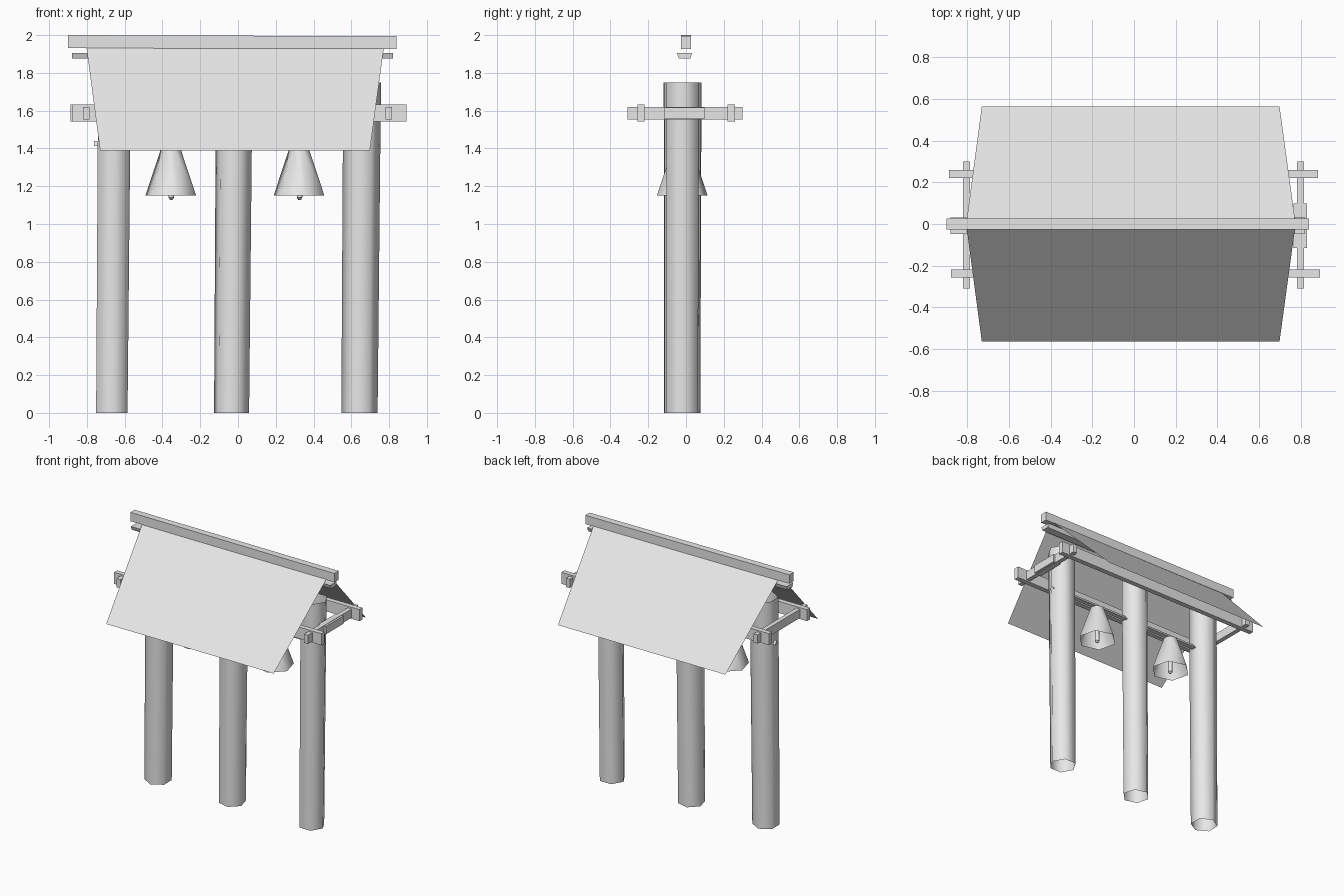
import bpy
import bmesh
import math
from mathutils import Matrix, Vector

if "Cube" in bpy.data.objects:
    bpy.data.objects.remove(bpy.data.objects["Cube"], do_unlink=True)

# One plain grey for the whole structure
grey = bpy.data.materials.new("light grey")
grey.use_nodes = True
grey.diffuse_color = (0.8, 0.8, 0.8, 1)
grey.node_tree.nodes["Principled BSDF"].inputs["Base Color"].default_value = (0.8, 0.8, 0.8, 1)


def finish(name, bm, smooth=False):
    mesh = bpy.data.meshes.new(name)
    bm.to_mesh(mesh)
    bm.free()
    mesh.materials.append(grey)
    obj = bpy.data.objects.new(name, mesh)
    bpy.context.collection.objects.link(obj)
    if smooth:
        bpy.ops.object.select_all(action="DESELECT")
        obj.select_set(True)
        bpy.context.view_layer.objects.active = obj
        bpy.ops.object.shade_smooth_by_angle(angle=math.radians(65))
    return obj


def bar(name, profile, x0, x1, drop=0.0):
    """Extrude a (y, z) profile along x, lowering the far end slightly."""
    bm = bmesh.new()
    face = bm.faces.new([bm.verts.new((x0, y, z)) for y, z in profile])
    ext = bmesh.ops.extrude_face_region(bm, geom=[face])
    ends = [v for v in ext["geom"] if isinstance(v, bmesh.types.BMVert)]
    bmesh.ops.translate(bm, verts=ends, vec=(x1 - x0, 0, -drop))
    bmesh.ops.recalc_face_normals(bm, faces=bm.faces)
    return finish(name, bm)


def box(name, x0, x1, y0, y1, z0, z1, drop=0.0):
    return bar(name, [(y0, z0), (y1, z0), (y1, z1), (y0, z1)], x0, x1, drop)


def tube(name, base, top, r0, r1, turn=0, sides=6, top_cap=False, bottom_cap=False):
    """Six-sided tapered tube between two points."""
    base, top = Vector(base), Vector(top)
    bm = bmesh.new()
    bmesh.ops.create_cone(bm, segments=sides, radius1=r0, radius2=r1, depth=1,
                          matrix=Matrix.Rotation(math.radians(turn), 4, "Z"))
    for v in bm.verts:
        end = top if v.co.z > 0 else base
        v.co = Vector((v.co.x, v.co.y, 0)) + end
    rings = [[v for v in bm.verts if (v.co.z > (base.z + top.z) / 2) == up] for up in (True, False)]
    for ring, end, wanted in zip(rings, (top, base), (top_cap, bottom_cap)):
        if wanted:
            ring.sort(key=lambda v: math.atan2(v.co.y - end.y, v.co.x - end.x))
            bm.faces.new(ring)
    bmesh.ops.recalc_face_normals(bm, faces=bm.faces)
    return finish(name, bm, True)


# Three slightly leaning posts
for name, x, turn in (("left", 0.643, 30), ("middle", -0.034, 15), ("right", -0.668, 0)):
    tube(name + "_post", (x, -0.02, 0), (x + 0.014, -0.018, 1.75), 0.096, 0.1, turn)

# Sheet roof: two tapered slopes meeting inside the ridge beam
for name, side in (("front", -1), ("back", 1)):
    bm = bmesh.new()
    corners = [(-0.805, 0, 1.956), (-0.73, 0.563, 1.39), (0.698, 0.563, 1.39), (0.775, 0, 1.956)]
    face = bm.faces.new([bm.verts.new((x, y * side, z)) for x, y, z in corners])
    face.normal_update()
    if face.normal.z < 0:
        face.normal_flip()
    finish(name + "_roof", bm)

# Ridge beam and the purlin beneath it
box("ridge_beam", -0.9, 0.84, -0.026, 0.027, 1.932, 2.0, 0.006)
bar("ridge_purlin", [(-0.037, 1.875), (0.022, 1.875), (0.032, 1.905), (-0.048, 1.905)], -0.88, 0.82)

# Long side rails and end cross beams
for name, y, x0, x1 in (("front", -0.238, -0.878, 0.892), ("back", 0.24, -0.888, 0.882)):
    box(name + "_rail", x0, x1, y - 0.019, y + 0.019, 1.543, 1.632)
for name, x in (("left", 0.798), ("right", -0.803)):
    box(name + "_cross_beam", x - 0.017, x + 0.017, -0.31, 0.3, 1.553, 1.62)
box("left_beam_block", 0.766, 0.83, -0.115, 0.098, 1.556, 1.617)

# Thin bar carrying the bells
bar("bell_bar", [(-0.035, 1.412), (0.002, 1.412), (-0.016, 1.44)], -0.762, 0.75)

# Open bells with clappers
for name, x in (("left", 0.323), ("right", -0.356)):
    tube(name + "_bell", (x, -0.02, 1.15), (x, -0.02, 1.41), 0.139, 0.05, 15, top_cap=True)
    tube(name + "_clapper", (x + 0.003, -0.02, 1.14), (x, -0.02, 1.4), 0.017, 0.012,
         top_cap=True)
    tube(name + "_clapper_tip", (x + 0.003, -0.02, 1.128), (x + 0.003, -0.02, 1.14), 0.008, 0.017,
         bottom_cap=True)
